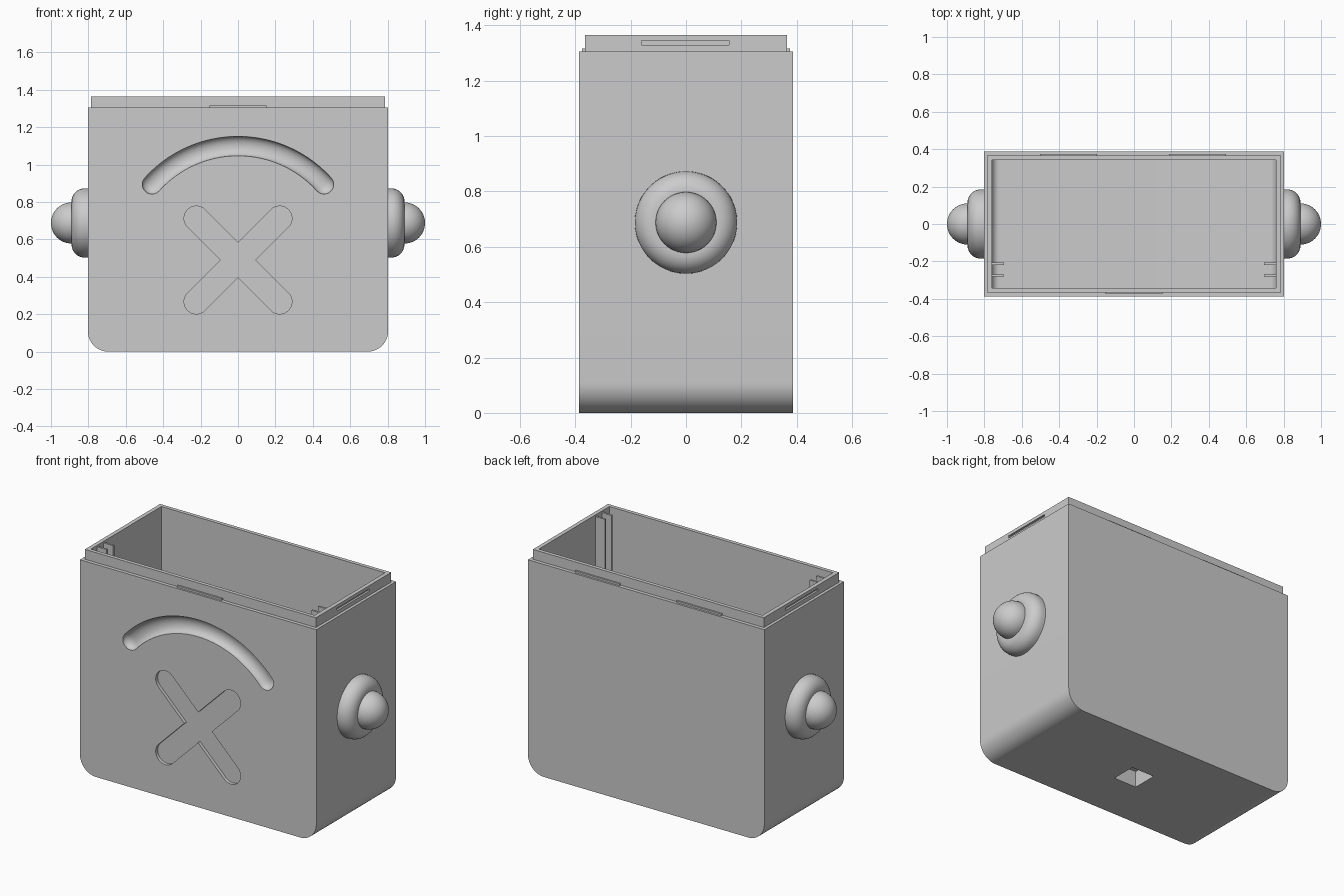
import bpy, bmesh
from math import sin, cos, pi, radians
from mathutils import Matrix, Vector

cube = bpy.data.objects.get("Cube")
if cube:
    bpy.data.objects.remove(cube, do_unlink=True)

grey = bpy.data.materials.new("plain grey")
grey.use_nodes = True
GREY = (0.6, 0.6, 0.6, 1)
grey.diffuse_color = GREY
grey.node_tree.nodes["Principled BSDF"].inputs["Base Color"].default_value = GREY


def finish(name, bm):
    bmesh.ops.remove_doubles(bm, verts=bm.verts, dist=1e-5)
    bmesh.ops.recalc_face_normals(bm, faces=bm.faces)
    me = bpy.data.meshes.new(name)
    bm.to_mesh(me)
    bm.free()
    me.materials.append(grey)
    ob = bpy.data.objects.new(name, me)
    bpy.context.collection.objects.link(ob)
    return ob


def box(name, x0, x1, y0, y1, z0, z1):
    bm = bmesh.new()
    size = Matrix.Diagonal((x1 - x0, y1 - y0, z1 - z0, 1))
    mid = Vector((x0 + x1, y0 + y1, z0 + z1)) / 2
    bmesh.ops.create_cube(bm, size=1, matrix=Matrix.Translation(mid) @ size)
    return finish(name, bm)


def prism(name, outline, y0, y1):
    """Extrude an outline of (x, z) points from y0 to y1."""
    bm = bmesh.new()
    face = bm.faces.new([bm.verts.new((x, y0, z)) for x, z in outline])
    new = bmesh.ops.extrude_face_region(bm, geom=[face])["geom"]
    bmesh.ops.translate(bm, vec=(0, y1 - y0, 0),
                        verts=[v for v in new if isinstance(v, bmesh.types.BMVert)])
    return finish(name, bm)


def tub_outline(hx, z0, z1, r, n=12):
    """Square top corners, rounded bottom corners."""
    left = [(-hx + r - r * cos(a), z0 + r - r * sin(a))
            for a in (pi / 2 * i / n for i in range(n + 1))]
    right = [(-x, z) for x, z in reversed(left)]
    return [(-hx, z1)] + left + right + [(hx, z1)]


def bar_outline(length, r, angle, cz, n=12):
    """Round-ended bar, turned about its centre."""
    pts = []
    for end in (0, 1):
        for i in range(n + 1):
            a = -pi / 2 + pi * i / n + end * pi
            x, z = (length if end == 0 else -length) + r * cos(a), r * sin(a)
            pts.append((x * cos(angle) - z * sin(angle),
                        cz + x * sin(angle) + z * cos(angle)))
    return pts


def arc_tube(name, radius, half, cz, y, r, depth, sides=24):
    """Round-ended tube swept along an arc."""
    cap = [pi / 2 * i / 6 for i in range(6)]
    stations = [(-half, -sin(a) * r, cos(a) * r) for a in reversed(cap)]
    stations += [(half * (i / 20 - 1), 0, r) for i in range(1, 40)]
    stations += [(half, sin(a) * r, cos(a) * r) for a in cap]
    bm = bmesh.new()
    rings = []
    for t, along, rr in stations:
        ring = []
        for k in range(sides):
            b = 2 * pi * k / sides
            d = radius + rr * cos(b)
            ring.append(bm.verts.new((d * sin(t) + along * cos(t),
                                      y + depth * rr / r * sin(b),
                                      cz + d * cos(t) - along * sin(t))))
        rings.append(ring)
    for p, q in zip(rings, rings[1:]):
        for k in range(sides):
            m = (k + 1) % sides
            bm.faces.new((p[k], p[m], q[m], q[k]))
    bm.faces.new(rings[0])
    bm.faces.new(rings[-1])
    return finish(name, bm)


def combine(target, other, operation):
    mod = target.modifiers.new("cut", 'BOOLEAN')
    mod.operation, mod.solver, mod.object = operation, 'EXACT', other
    bpy.context.view_layer.update()
    graph = bpy.context.evaluated_depsgraph_get()
    me = bpy.data.meshes.new_from_object(target.evaluated_get(graph))
    target.modifiers.clear()
    target.data = me
    bpy.data.objects.remove(other, do_unlink=True)


# Case: rounded tub with a stepped lip, hollowed out
case = prism("case", tub_outline(0.803, 0, 1.305, 0.11), -0.387, 0.387)
combine(case, box("lip", -0.785, 0.785, -0.365, 0.365, 1.2, 1.365), 'UNION')
combine(case, prism("cavity", tub_outline(0.76, 0.12, 1.5, 0.04), -0.342, 0.342), 'DIFFERENCE')

# Front: curved groove and crossed recess
combine(case, arc_tube("groove", 0.619, radians(48), 0.48, -0.387, 0.052, 0.038), 'DIFFERENCE')
for angle in (pi / 4, -pi / 4):
    bar = prism("cross_bar", bar_outline(0.315, 0.066, angle, 0.49), -0.5, -0.367)
    combine(case, bar, 'DIFFERENCE')

# Underside: square socket
combine(case, box("socket", -0.078, 0.078, -0.078, 0.078, -0.1, 0.1), 'DIFFERENCE')

# Lip: a catch slot at each end
for s in (-1, 1):
    x0, x1 = sorted((s * 0.773, s * 0.85))
    combine(case, box("slot", x0, x1, -0.16, 0.155, 1.33, 1.345), 'DIFFERENCE')

parts = [case]

# Lip: low catch ridges on front and back
for name, x, y in (("front_ridge", 0, -0.369), ("back_ridge_right", -0.35, 0.369),
                   ("back_ridge_left", 0.34, 0.369)):
    parts.append(box(name, x - 0.152, x + 0.152, y - 0.006, y + 0.006, 1.3, 1.316))

# Sides: domed knobs and inner guide ribs
for s, side in ((-1, "right"), (1, "left")):
    profile = [(0.79, 0), (0.79, 0.185)]
    profile += [(0.82 + 0.07 * sin(a), 0.115 + 0.07 * cos(a))
                for a in (pi / 2 * i / 10 for i in range(11))]
    profile += [(0.89 + 0.11 * sin(a), 0.11 * cos(a))
                for a in (pi / 2 * i / 14 for i in range(15))]
    bm = bmesh.new()
    verts = [bm.verts.new((s * x, 0, 0.688 + r)) for x, r in profile]
    edges = [bm.edges.new(pair) for pair in zip(verts, verts[1:])]
    bmesh.ops.spin(bm, geom=verts + edges, cent=(0, 0, 0.688), axis=(1, 0, 0),
                   angle=2 * pi, steps=48)
    parts.append(finish(side + "_knob", bm))
    for label, y in (("front", -0.275), ("rear", -0.212)):
        x0, x1 = sorted((s * 0.695, s * 0.765))
        parts.append(box(f"{side}_{label}_rib", x0, x1, y - 0.006, y + 0.006, 0.11, 1.355))

# Smooth the curves, keep edges sharp
bpy.ops.object.select_all(action='DESELECT')
for ob in parts:
    ob.select_set(True)
bpy.context.view_layer.objects.active = case
bpy.ops.object.shade_smooth_by_angle(angle=radians(30))
